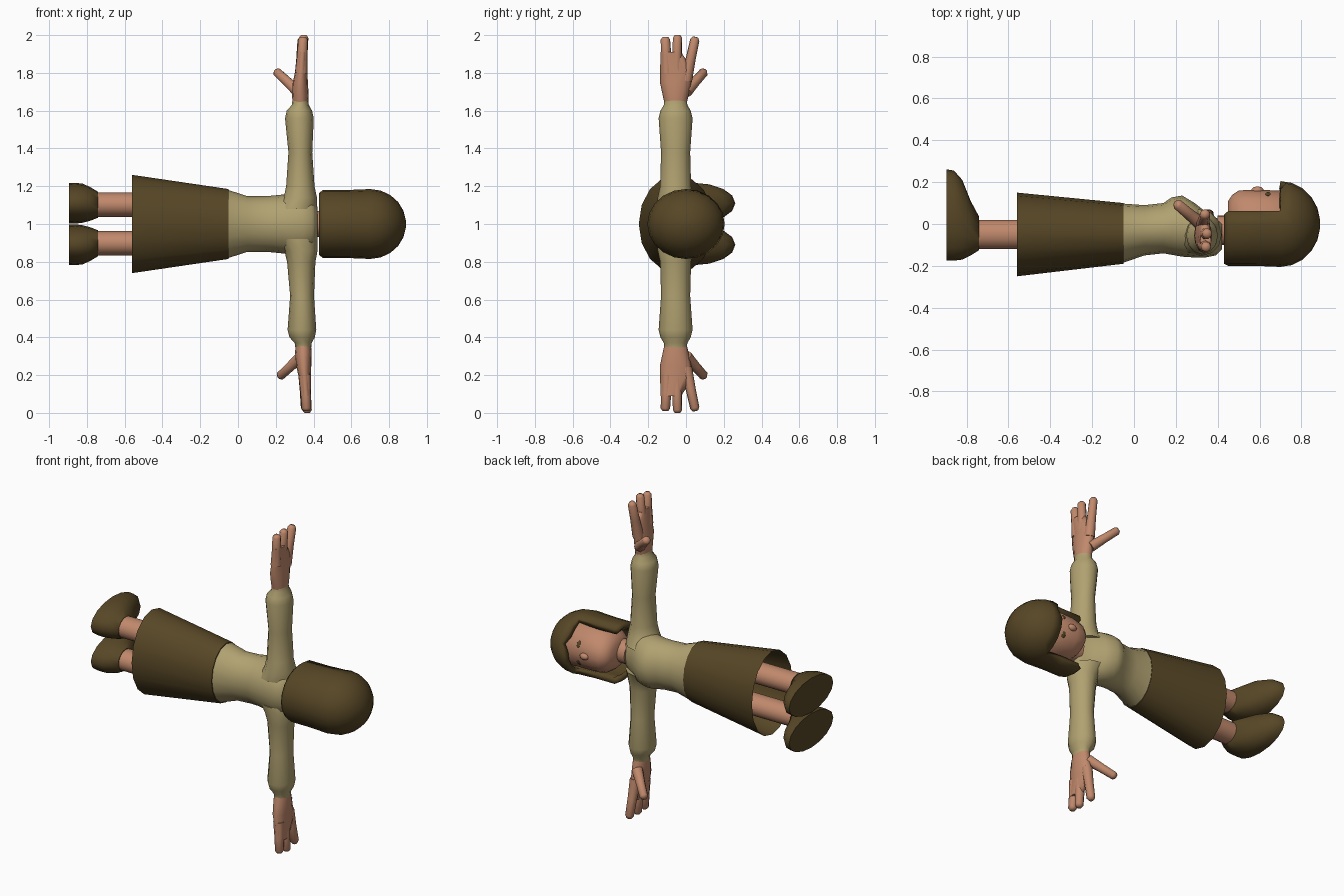
import bpy, bmesh, math
from mathutils import Vector, Matrix

if "Cube" in bpy.data.objects:
    bpy.data.objects.remove(bpy.data.objects["Cube"])


def material(name, red, green, blue):
    colour = (red, green, blue, 1)
    made = bpy.data.materials.new(name)
    made.use_nodes = True
    made.diffuse_color = colour
    made.node_tree.nodes["Principled BSDF"].inputs["Base Color"].default_value = colour
    return made


brown = material("dark brown", .095, .062, .019)
tan = material("tan cloth", .44, .36, .165)
skin = material("skin", .53, .25, .15)


def finish(name, bm, mat, sharp=60):
    """Turn a bmesh into a smooth shaded object."""
    bmesh.ops.recalc_face_normals(bm, faces=bm.faces)
    mesh = bpy.data.meshes.new(name)
    bm.to_mesh(mesh)
    bm.free()
    mesh.materials.append(mat)
    obj = bpy.data.objects.new(name, mesh)
    bpy.context.collection.objects.link(obj)
    bpy.ops.object.select_all(action="DESELECT")
    obj.select_set(True)
    bpy.context.view_layer.objects.active = obj
    bpy.ops.object.shade_smooth_by_angle(angle=math.radians(sharp))
    return obj


def ellipse(centre, first, second, sides):
    """Points around an ellipse spanned by two vectors."""
    angles = [math.tau * i / sides for i in range(sides)]
    return [centre + first * math.cos(a) + second * math.sin(a) for a in angles]


def body_ring(x, y=0, deep=.1, side=0, wide=.1, sides=16):
    """Cross-section of the lying body, whose middle line is at height one."""
    return ellipse(Vector((x, y, 1 + side)), Vector((0, deep, 0)), Vector((0, 0, wide)), sides)


def loft(rings, open_start=False):
    bm = bmesh.new()
    loops = [[bm.verts.new(point) for point in ring] for ring in rings]
    for low, high in zip(loops, loops[1:]):
        for i in range(len(low)):
            bm.faces.new((low[i - 1], low[i], high[i], high[i - 1]))
    if not open_start:
        bm.faces.new(loops[0])
    bm.faces.new(loops[-1])
    return bm


def bead(name, location, size, mat, tilt=0):
    """Stretched sphere for small features."""
    bm = bmesh.new()
    bmesh.ops.create_uvsphere(bm, u_segments=10, v_segments=6, radius=1)
    bm.transform(Matrix.Translation(location) @ Matrix.Rotation(tilt, 4, "X")
                 @ Matrix.Diagonal((*size, 1)))
    finish(name, bm, mat, sharp=80)


# Skirt, open at the hem
skirt = loft([
    body_ring(x=-.56, y=-.05, deep=.2, wide=.26),
    body_ring(x=-.05, y=-.045, deep=.145, wide=.185),
], open_start=True)
finish("skirt", skirt, brown)

# Blouse with waist, chest and shoulders
blouse = loft([
    body_ring(x=-.06, y=-.045, deep=.143, wide=.183),
    body_ring(x=.05, y=-.03, deep=.12, wide=.147),
    body_ring(x=.14, y=-.02, deep=.12, wide=.147),
    body_ring(x=.18, y=-.01, deep=.137, wide=.15),
    body_ring(x=.23, y=-.01, deep=.146, wide=.155),
    body_ring(x=.29, y=-.03, deep=.13, wide=.16),
    body_ring(x=.34, y=-.05, deep=.11, wide=.155),
    body_ring(x=.39, y=-.06, deep=.09, wide=.13),
    body_ring(x=.42, y=-.05, deep=.07, wide=.09),
])
finish("blouse", blouse, tan, sharp=80)

# Neck, face and nose
neck = loft([body_ring(x=x, y=-.03, deep=.07, wide=.07) for x in (.4, .5)])
finish("neck", neck, skin)
face = loft([
    body_ring(x=.45, y=.02, deep=.09, wide=.06),
    body_ring(x=.47, y=.01, deep=.13, wide=.095),
    body_ring(x=.5, y=.01, deep=.15, wide=.12),
    body_ring(x=.55, deep=.163, wide=.137),
    body_ring(x=.72, deep=.16, wide=.145),
    body_ring(x=.78, wide=.09),
])
finish("face", face, skin, sharp=80)
bead("nose", (.59, .16, 1), (.03, .02, .02), skin)

# Hair: straight sides and a round crown, with the face opening cut out
fringe, crown_height = .7, .19
hair_rings = [
    body_ring(x=.43, y=-.01, deep=.18, wide=.165, sides=20),
    body_ring(x=.45, deep=.2, wide=.18, sides=20),
    body_ring(x=.58, deep=.2, wide=.18, sides=20),
]
for step in range(6):
    turn = math.radians(17 * step)
    size = math.cos(turn)
    hair_rings.append(body_ring(x=fringe + crown_height * math.sin(turn),
                                deep=.205 * size, wide=.185 * size, sides=20))
bm = loft(hair_rings, open_start=True)
opening = [f for f in bm.faces
           if f.calc_center_median().x < fringe and f.calc_center_median().y > .075]
bmesh.ops.delete(bm, geom=opening, context="FACES")
# Parting notch above one eye
for vert in bm.verts:
    if abs(vert.co.x - fringe) < .01 and vert.co.y > .18 and vert.co.z > 1.03:
        vert.co.x += .025
hair = finish("hair", bm, brown)
shell = hair.modifiers.new("thickness", "SOLIDIFY")
shell.thickness = .035
shell.offset = -1


def build_side(side, s):
    """Eye, leg, shoe, arm and hand on one side of the body."""
    lean = .012 if s < 0 else 0

    def arm_point(reach, x, y):
        return Vector((x + lean * min(2 * reach, 1.5), y, 1 + s * reach))

    def arm_ring(reach, x=.33, thick=.04, y=-.055, broad=.06):
        return ellipse(arm_point(reach, x, y), Vector((thick, 0, 0)), Vector((0, broad, 0)), 12)

    # Eye plate lying on the face
    bead(side + "_eye", (.64, .144, 1 + s * .058), (.013, .004, .02), brown, tilt=s * .5)

    # Leg
    leg = loft([body_ring(x=x, y=-.05, deep=.07, side=s * .102, wide=.064)
                for x in (-.8, -.3)])
    finish(side + "_leg", leg, skin)

    # Shoe with a flat sole and a toe that slopes up to the ankle
    shoe = loft([
        body_ring(x=-.895, y=.043, deep=.218, side=s * .11, wide=.107),
        body_ring(x=-.86, y=.04, deep=.215, side=s * .11, wide=.108),
        body_ring(x=-.82, y=.02, deep=.19, side=s * .11, wide=.103),
        body_ring(x=-.78, y=-.02, deep=.13, side=s * .106, wide=.088),
        body_ring(x=-.74, y=-.045, deep=.08, side=s * .102, wide=.068),
    ])
    finish(side + "_shoe", shoe, brown)

    # Sleeve, flared before a gathered cuff
    sleeve = loft([
        arm_ring(reach=.08, x=.31, thick=.11, y=-.04, broad=.11),
        arm_ring(reach=.14, thick=.088, broad=.095),
        arm_ring(reach=.2, thick=.075, broad=.082),
        arm_ring(reach=.38, thick=.063, broad=.077),
        arm_ring(reach=.56, x=.325, thick=.076, broad=.09),
        arm_ring(reach=.6, x=.325, thick=.067, broad=.08),
        arm_ring(reach=.63, thick=.045, broad=.062),
        arm_ring(reach=.655, thick=.042, broad=.06),
    ])
    finish(side + "_sleeve", sleeve, tan)

    # Palm
    palm = loft([
        arm_ring(reach=.63, broad=.057),
        arm_ring(reach=.68, thick=.044, broad=.068),
        arm_ring(reach=.75, broad=.083),
        arm_ring(reach=.81, x=.335, thick=.032, y=-.05, broad=.087),
        arm_ring(reach=.91, x=.342, thick=.026, y=-.08, broad=.055),
    ])
    finish(side + "_palm", palm, skin, sharp=70)

    def digit(name, root, tip):
        """Tapered finger with a rounded end."""
        start, end = arm_point(*root), arm_point(*tip)
        turn = (end - start).to_track_quat("Z", "Y")
        across, up = turn @ Vector((1, 0, 0)), turn @ Vector((0, 1, 0))
        rings = [ellipse(start.lerp(end, part), across * radius, up * radius, 8)
                 for part, radius in ((0, .033), (.5, .027), (.93, .025), (1, .015))]
        finish(side + "_" + name, loft(rings), skin, sharp=70)

    digit("outer_finger", root=(.8, .335, -.1), tip=(.99, .345, -.11))
    digit("middle_finger", root=(.8, .335, -.05), tip=(1, .35, -.045))
    digit("front_finger", root=(.76, .33, 0), tip=(.99, .34, .05))
    digit("thumb", root=(.7, .32, 0), tip=(.81, .2, .1))


build_side("upper", 1)
build_side("lower", -1)
